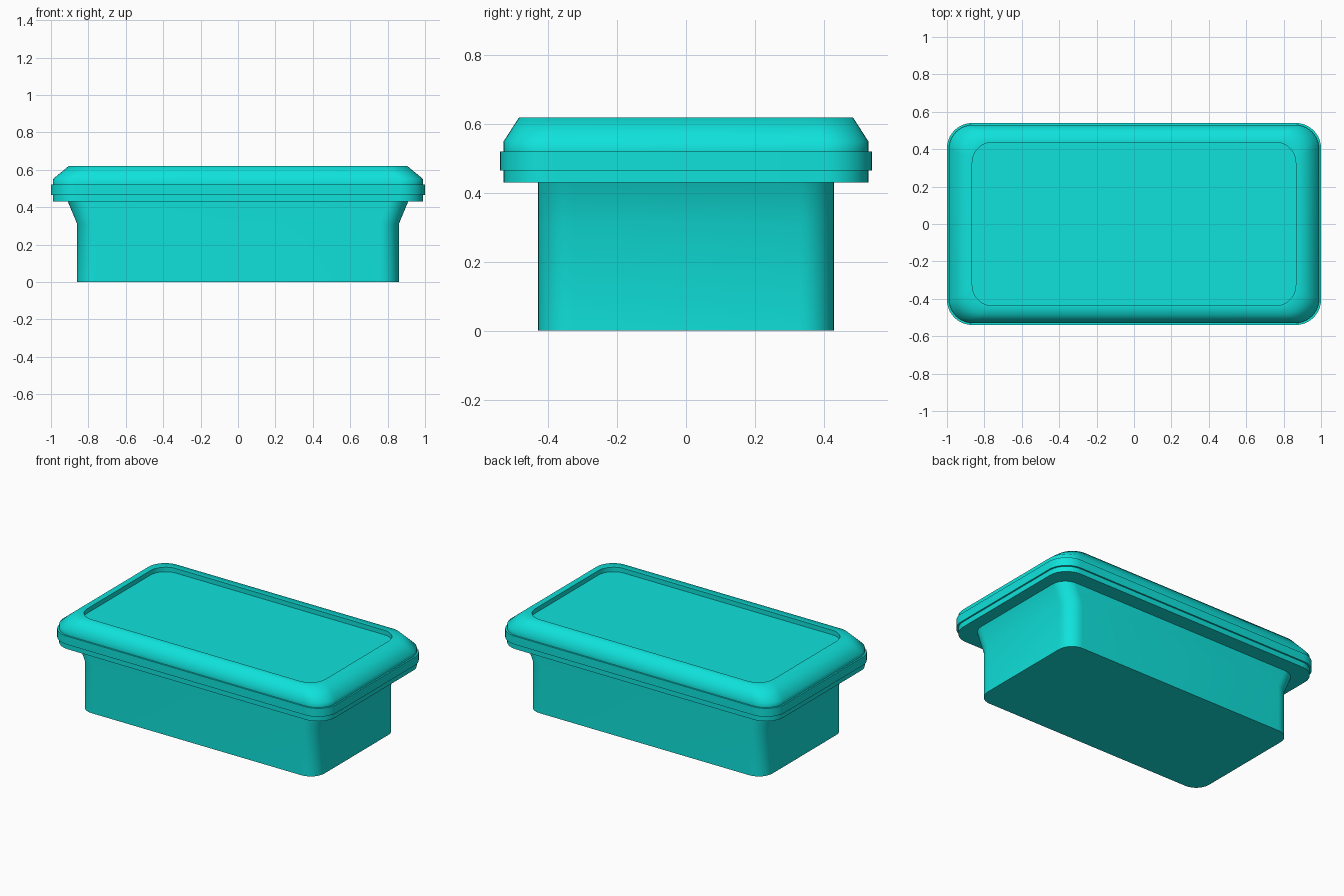
import bpy, bmesh, math

if "Cube" in bpy.data.objects:
    bpy.data.objects.remove(bpy.data.objects["Cube"])

teal = bpy.data.materials.new("turquoise plastic")
teal.diffuse_color = (0.005, 0.76, 0.71, 1)
teal.use_nodes = True
teal.node_tree.nodes["Principled BSDF"].inputs["Base Color"].default_value = teal.diffuse_color
STEPS = 10  # segments per rounded corner


def rounded_rect(hx, hy, r, z):
    """Points of a rounded rectangle, counter-clockwise from above."""
    pts = []
    for k, (sx, sy) in enumerate([(1, 1), (-1, 1), (-1, -1), (1, -1)]):
        for i in range(STEPS + 1):
            a = math.pi / 2 * (k + i / STEPS)
            pts.append((sx * (hx - r) + r * math.cos(a),
                        sy * (hy - r) + r * math.sin(a), z))
    return pts


def loft(name, sections, cap_bottom=False, cap_top=False):
    bm = bmesh.new()
    rings = [[bm.verts.new(p) for p in rounded_rect(*s)] for s in sections]
    n = len(rings[0])
    for a, b in zip(rings, rings[1:]):
        for i in range(n):
            j = (i + 1) % n
            bm.faces.new((a[i], a[j], b[j], b[i]))
    if cap_bottom:
        bm.faces.new(rings[0][::-1])
    if cap_top:
        bm.faces.new(rings[-1])
    me = bpy.data.meshes.new(name)
    bm.to_mesh(me)
    bm.free()
    me.materials.append(teal)
    ob = bpy.data.objects.new(name, me)
    bpy.context.collection.objects.link(ob)
    bpy.ops.object.select_all(action='DESELECT')
    ob.select_set(True)
    bpy.context.view_layer.objects.active = ob
    bpy.ops.object.shade_smooth_by_angle(angle=math.radians(62))
    return ob


# Container body: straight walls, flaring at the two short ends
loft("container_body", [
    (0.86, 0.43, 0.10, 0.0),
    (0.86, 0.43, 0.10, 0.31),
    (0.91, 0.43, 0.10, 0.43),
], cap_bottom=True)

# Lid: underside, lower skirt, raised band, upper skirt, bevel, rim, recessed panel
loft("lid", [
    (0.91, 0.43, 0.10, 0.43),
    (0.99, 0.53, 0.13, 0.43),
    (0.99, 0.53, 0.13, 0.465),
    (1.00, 0.54, 0.135, 0.465),
    (1.00, 0.54, 0.135, 0.52),
    (0.99, 0.53, 0.13, 0.52),
    (0.99, 0.53, 0.13, 0.55),
    (0.905, 0.485, 0.12, 0.62),
    (0.865, 0.437, 0.11, 0.62),
    (0.865, 0.437, 0.11, 0.59),
], cap_top=True)
